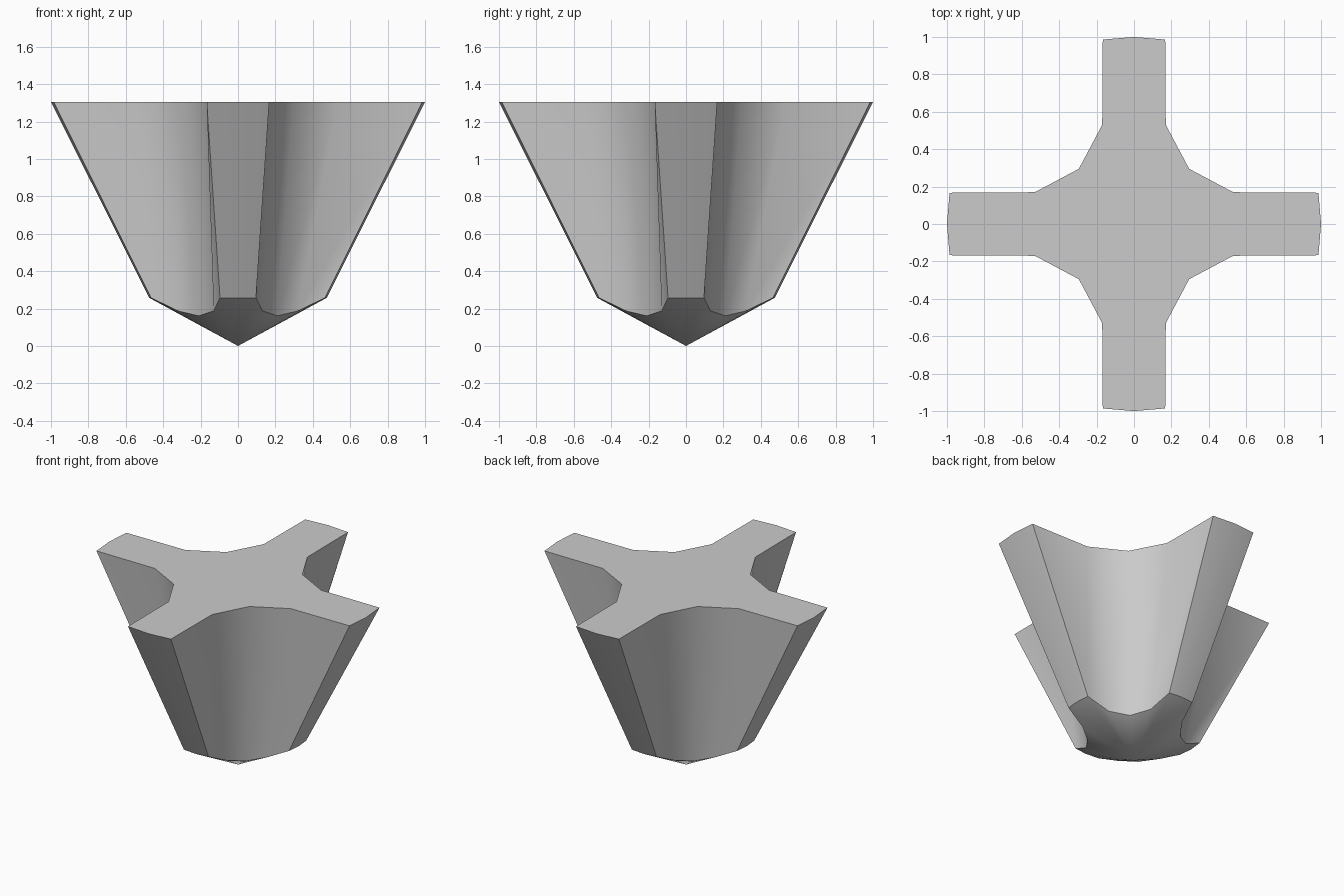
import bpy, bmesh
from math import hypot, pi
from mathutils import Vector, Matrix

cube = bpy.data.objects.get("Cube")
if cube:
    bpy.data.objects.remove(cube, do_unlink=True)

TOP = 1.305      # height of the flat top
SLOPE = 0.542    # rise of the pointed underside per unit of radius

# One quarter of each outline: arm corner, arm tip, arm corner, flute side,
# flute valley, flute side
top_quarter = [(0.986, -0.167), (1.0, 0), (0.986, 0.167),
               (0.53, 0.17), (0.295, 0.295), (0.17, 0.53)]
low_quarter = [(0.465, -0.096), (0.475, 0), (0.465, 0.096),
               (0.32, 0.13), (0.21, 0.21), (0.13, 0.32)]


def ring(bm, quarter, height):
    """Repeat a quarter outline four times around the axis."""
    verts = []
    for k in range(4):
        turn = Matrix.Rotation(k * pi / 2, 3, 'Z')
        for x, y in quarter:
            verts.append(bm.verts.new(turn @ Vector((x, y, height(x, y)))))
    return verts


steel = bpy.data.materials.new("grey_steel")
steel.use_nodes = True
grey = (0.6, 0.6, 0.6, 1)
steel.diffuse_color = grey
steel.node_tree.nodes["Principled BSDF"].inputs["Base Color"].default_value = grey

# Fluted cross head: flat top, tapering walls, conical point
bm = bmesh.new()
top = ring(bm, top_quarter, lambda x, y: TOP)
low = ring(bm, low_quarter, lambda x, y: SLOPE * hypot(x, y))
point = bm.verts.new((0, 0, 0))
bm.faces.new(top)
count = len(top)
for i in range(count):
    j = (i + 1) % count
    bm.faces.new((low[i], low[j], top[j], top[i]))
    bm.faces.new((point, low[j], low[i]))
bmesh.ops.recalc_face_normals(bm, faces=bm.faces)

mesh = bpy.data.meshes.new("fluted_cross_head")
bm.to_mesh(mesh)
bm.free()
mesh.materials.append(steel)
head = bpy.data.objects.new("fluted_cross_head", mesh)
bpy.context.collection.objects.link(head)

# Soft shading along the walls, crisp at the arm corners and valleys
bpy.ops.object.select_all(action='DESELECT')
head.select_set(True)
bpy.context.view_layer.objects.active = head
bpy.ops.object.shade_smooth_by_angle(angle=pi / 6)
